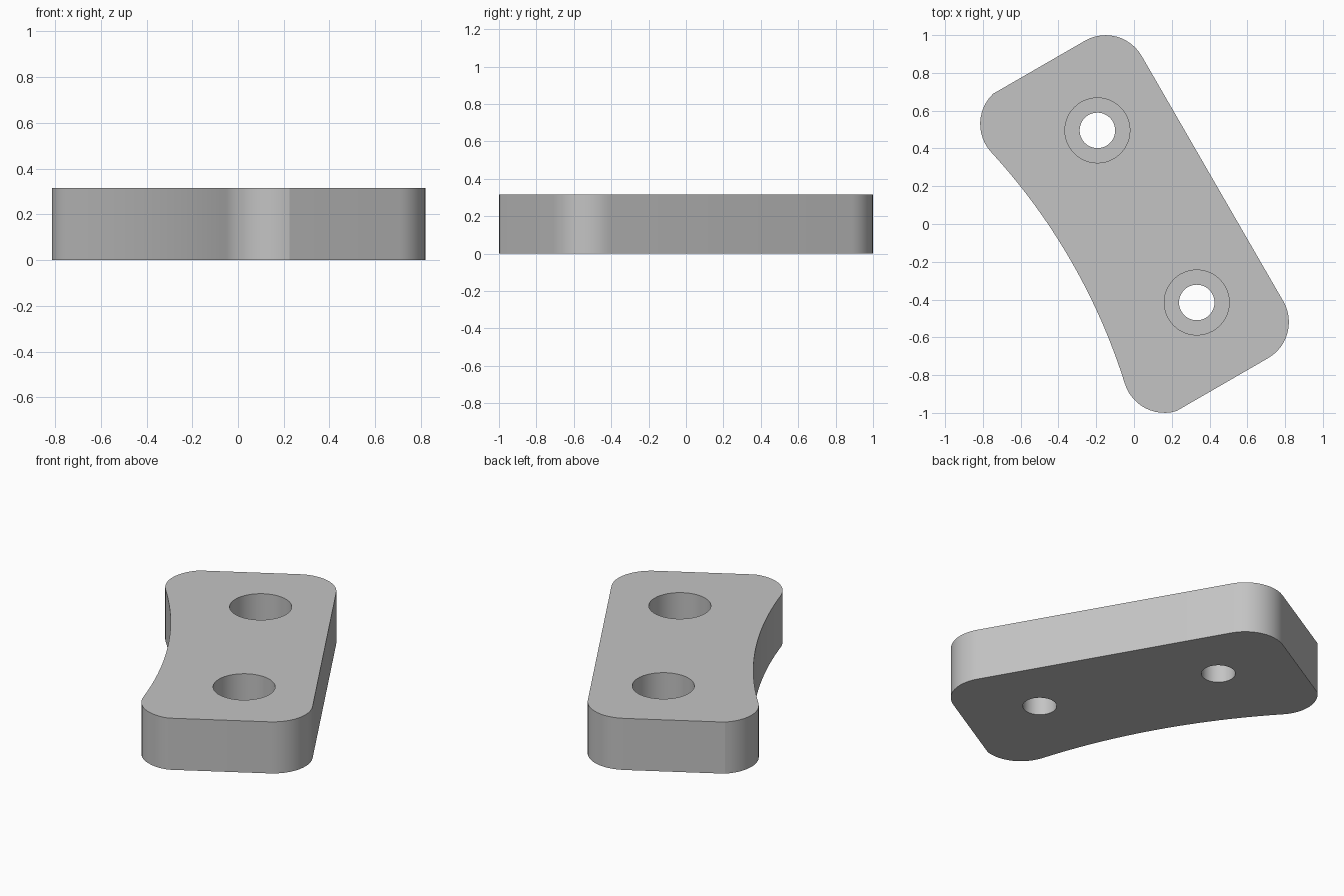
import bpy, bmesh
from math import cos, sin, radians
from mathutils import Matrix, Vector

if "Cube" in bpy.data.objects:
    bpy.data.objects.remove(bpy.data.objects["Cube"], do_unlink=True)

HEIGHT = 0.315
END, SIDE, RADIUS = 0.97, 0.48, 0.22     # half length, straight side, corner radius
HOLE_U, HOLE_V = 0.526, 0.08             # hole positions along and across the plate
BORE_DEPTH = 0.19
TURN = Matrix.Rotation(radians(-60), 4, "Z")   # local x runs along the plate

grey = bpy.data.materials.new("plain_grey")
grey.use_nodes = True
grey.diffuse_color = (0.55, 0.55, 0.55, 1)
grey.node_tree.nodes["Principled BSDF"].inputs["Base Color"].default_value = grey.diffuse_color


def arc(cx, cy, r, start, end, steps):
    angles = [radians(start + (end - start) * i / steps) for i in range(steps + 1)]
    return [(cx + r * cos(a), cy + r * sin(a)) for a in angles]


def make_object(name, bm):
    mesh = bpy.data.meshes.new(name)
    bmesh.ops.recalc_face_normals(bm, faces=bm.faces[:])
    bm.to_mesh(mesh)
    bm.free()
    mesh.materials.append(grey)
    obj = bpy.data.objects.new(name, mesh)
    bpy.context.collection.objects.link(obj)
    return obj


# Half outline: middle of the hollow side, clipped corner, rounded corner
SWEEP = 12.6
cu, cv = 0.756, -0.25
big_r = (cu - RADIUS * sin(radians(SWEEP))) / sin(radians(SWEEP))
tangent_v = cv - RADIUS * cos(radians(SWEEP))
hollow_v = tangent_v - big_r * cos(radians(SWEEP))
half = arc(0, hollow_v, big_r, 90, 90 - SWEEP, 12)
half += arc(cu, cv, RADIUS, -90 - SWEEP, -13.4, 12)[1:]
half += arc(END - RADIUS, SIDE - RADIUS, RADIUS, 0, 90, 12)
outline = half + [(-u, v) for u, v in reversed(half[1:])]

# Plate body
bm = bmesh.new()
base = bm.faces.new([bm.verts.new(TURN @ Vector((u, v, 0))) for u, v in outline])
top = bmesh.ops.extrude_face_region(bm, geom=[base])["geom"]
bmesh.ops.translate(bm, vec=(0, 0, HEIGHT),
                    verts=[g for g in top if isinstance(g, bmesh.types.BMVert)])
plate = make_object("mounting_plate", bm)


# Screw holes with wide counterbores open at the top
def cut_cylinder(u, radius, bottom):
    bm = bmesh.new()
    depth = HEIGHT + 0.1 - bottom
    spot = TURN @ Vector((u, HOLE_V, bottom + depth / 2))
    bmesh.ops.create_cone(bm, cap_ends=True, segments=48, radius1=radius, radius2=radius,
                          depth=depth, matrix=Matrix.Translation(spot))
    cutter = make_object("hole_cutter", bm)
    cutter.hide_render = True
    mod = plate.modifiers.new("hole", "BOOLEAN")
    mod.operation = "DIFFERENCE"
    mod.solver = "EXACT"
    mod.object = cutter
    bpy.ops.object.modifier_apply(modifier=mod.name)
    bpy.data.objects.remove(cutter, do_unlink=True)


bpy.ops.object.select_all(action="DESELECT")
bpy.context.view_layer.objects.active = plate
plate.select_set(True)
for u in (-HOLE_U, HOLE_U):
    cut_cylinder(u, 0.172, HEIGHT - BORE_DEPTH)
    cut_cylinder(u, 0.094, -0.1)

bpy.ops.object.shade_smooth_by_angle(angle=radians(12))
